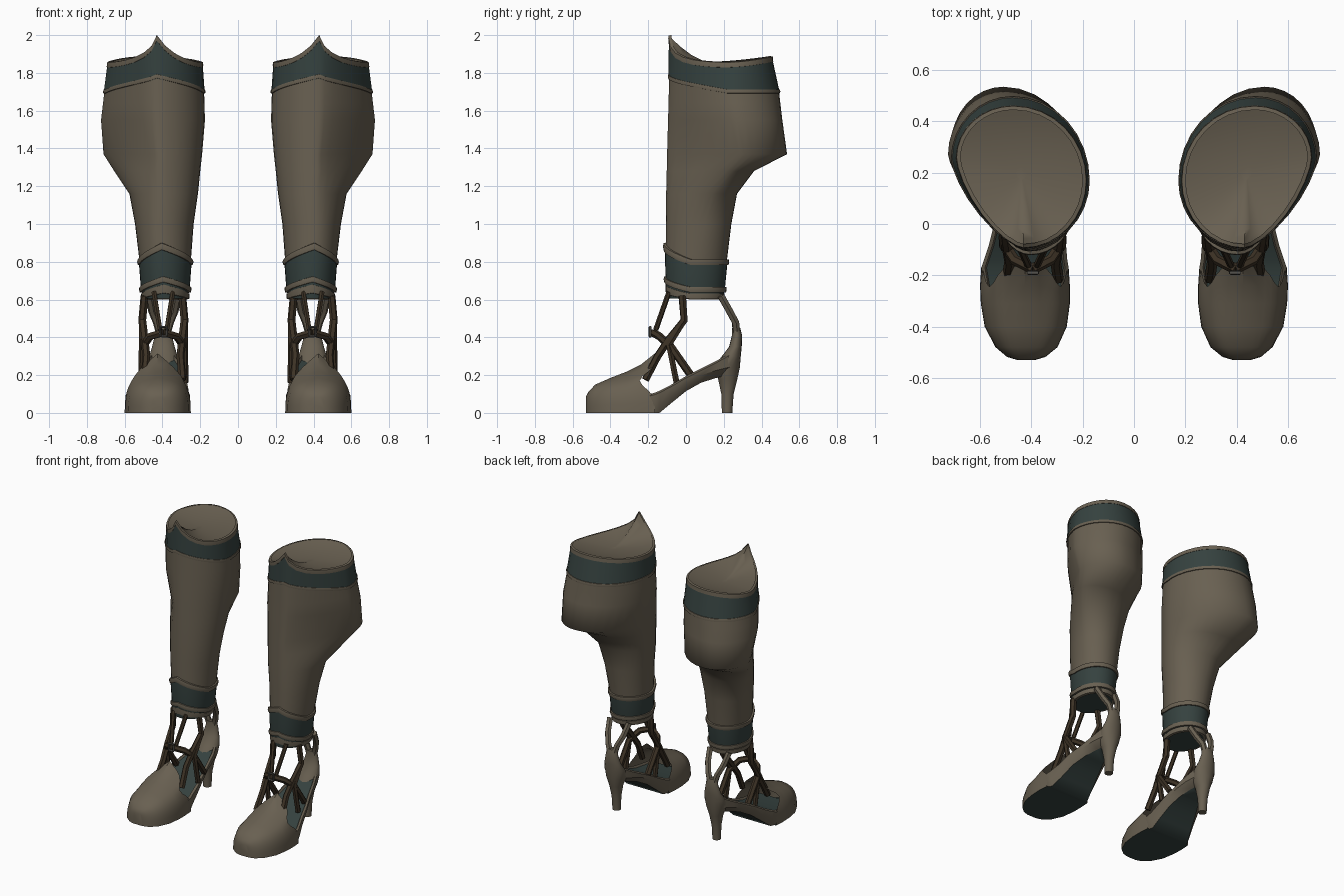
import bpy, bmesh, math
from mathutils import Vector

cube = bpy.data.objects.get("Cube")
if cube:
    bpy.data.objects.remove(cube)


def material(name, rgb):
    m = bpy.data.materials.new(name)
    m.use_nodes = True
    m.diffuse_color = (*rgb, 1)
    bsdf = m.node_tree.nodes["Principled BSDF"]
    bsdf.inputs["Base Color"].default_value = (*rgb, 1)
    bsdf.inputs["Roughness"].default_value = 0.8
    return m


TAN = material("taupe leather", (0.14, 0.117, 0.083))
TEAL = material("dark teal", (0.036, 0.054, 0.05))
BROWN = material("dark brown strap", (0.045, 0.031, 0.018))
GREY = material("grey metal", (0.09, 0.085, 0.075))


def finish(obj, mats, angle=40):
    """Assign materials, smooth, and mirror to make the second boot."""
    for m in mats:
        obj.data.materials.append(m)
    bpy.ops.object.select_all(action='DESELECT')
    obj.select_set(True)
    bpy.context.view_layer.objects.active = obj
    bpy.ops.object.shade_smooth_by_angle(angle=math.radians(angle))
    obj.modifiers.new("pair", 'MIRROR').use_mirror_merge = False


def loft(name, rings, mats, caps=(False, False), rule=None, angle=40):
    """Skin closed rings, with optional end caps and a face colour rule."""
    bm = bmesh.new()
    rows = [[bm.verts.new(p) for p in r] for r in rings]
    n = len(rows[0])
    for a, b in zip(rows, rows[1:]):
        for i in range(n):
            j = (i + 1) % n
            bm.faces.new((a[i], a[j], b[j], b[i]))
    for want, row in zip(caps, (rows[0], rows[-1])):
        if want:
            bm.faces.new(row)
    bmesh.ops.recalc_face_normals(bm, faces=bm.faces)
    if rule:
        for f in bm.faces:
            f.material_index = rule(f.normal)
    me = bpy.data.meshes.new(name)
    bm.to_mesh(me)
    bm.free()
    obj = bpy.data.objects.new(name, me)
    bpy.context.collection.objects.link(obj)
    finish(obj, mats, angle)


# Leg sections: z, front x y, outer x y, back x y, inner x y, flatness of the outer shin
LEG = [
    (0.58, .39, -.10, .505, .05, .39, .195, .265, .05, 1),
    (0.80, .40, -.108, .52, .06, .39, .215, .25, .06, 1),
    (1.00, .41, -.107, .545, .10, .40, .24, .235, .08, 1.05),
    (1.16, .41, -.105, .575, .14, .42, .27, .212, .10, 1.15),
    (1.28, .42, -.102, .655, .24, .48, .36, .20, .12, 1.5),
    (1.37, .42, -.10, .712, .31, .51, .535, .19, .14, 1.65),
    (1.55, .43, -.095, .725, .27, .50, .51, .175, .16, 1.5),
    (1.72, .43, -.09, .705, .25, .47, .49, .18, .17, 1.4),
    (1.87, .43, -.088, .685, .26, .47, .455, .192, .17, 1.35),
    (2.00, .43, -.088, .685, .26, .47, .455, .192, .17, 1.35),
]


def leg_point(t, z, off):
    for a, b in zip(LEG, LEG[1:]):
        if z <= b[0]:
            break
    k = (z - a[0]) / (b[0] - a[0])
    xf, yf, x1, y1, xb, yb, x0, y0, flat = (p + (q - p) * k for p, q in zip(a[1:], b[1:]))
    s, c = math.sin(t), math.cos(t)
    rx = xf if c > 0 else xb
    ry = y1 if s > 0 else y0
    u, v = (s ** flat, c ** flat) if s > 0 and c > 0 else (s, c)
    x = rx + ((x1 - rx) if s > 0 else (rx - x0)) * u + off * s
    y = ry - ((ry - yf) if c > 0 else (yb - ry)) * v - off * c
    return Vector((x, y, z))


def leg_ring(height, off=0.0, n=32):
    ring = []
    for i in range(n):
        t = 2 * math.pi * i / n
        z = height(math.acos(max(-1, min(1, math.cos(t))))) if callable(height) else height
        ring.append(leg_point(t, z, off))
    return ring


def peaked(base, rise, width=1.35):
    return lambda a: base + rise * max(0, 1 - a / width)


def rim(drop):
    return lambda a: 1.845 + .155 * math.exp(-a / .44) + .011 * (1 - math.cos(a)) ** 2 - drop


def trim(name, low, high, off):
    """Raised band with rounded edges between two height functions."""
    def mix(k):
        return lambda a: low(a) + (high(a) - low(a)) * k
    loft(name, [leg_ring(mix(0), -.01), leg_ring(mix(.1), off * .8), leg_ring(mix(.5), off),
                leg_ring(mix(.9), off * .8), leg_ring(mix(1), -.01)], [TAN])


# Leg shaft and top cuff
loft("leg_shaft", [leg_ring(z) for z in (.78, 1.0, 1.16, 1.28, 1.37, 1.55, 1.64)]
     + [leg_ring(peaked(1.71, .07))], [TAN], angle=80)
trim("shaft_top_edge", peaked(1.69, .08), peaked(1.715, .08), .007)
loft("top_cuff", [leg_ring(peaked(1.7, .07), .003), leg_ring(rim(.03), .003)], [TEAL])
trim("top_rim", rim(.033), rim(0), .006)

# Top closing surface, slightly dished below the rim
edge, hub = leg_ring(rim(.006), -.002), Vector((.44, .2, 1.84))
loft("top_cap", [[Vector((*hub.xy.lerp(p.xy, k), hub.z + (p.z - hub.z) * k ** 2)) for p in edge]
                 for k in (1, .9, .78, .6, .35, .1)], [TAN], caps=(False, True), angle=80)

# Ankle cuff
loft("ankle_cuff", [leg_ring(.605, -.004), leg_ring(.66, .004), leg_ring(peaked(.8, .08), .005)],
     [TEAL], caps=(True, False))
trim("ankle_upper_trim", peaked(.78, .08), peaked(.815, .088), .014)
trim("ankle_lower_trim", peaked(.635, .055), peaked(.67, .055), .014)
trim("ankle_bottom_trim", peaked(.6, .03), peaked(.635, .05), .006)

# Toe box: arches along y (y, x range, height, back curve, tongue height)
TOE = [(-.53, .385, .455, .085, 0, 0), (-.518, .345, .495, .11, 0, 0),
       (-.48, .298, .54, .14, 0, .01), (-.40, .262, .582, .165, 0, .02),
       (-.31, .25, .597, .18, 0, .04), (-.24, .25, .60, .195, .03, .06),
       (-.165, .255, .595, .20, .08, .115)]


def arch(y, x0, x1, h, dip, tongue, n=20):
    pts = []
    for i in range(n + 1):
        a = math.pi * i / n
        c, s = math.cos(a), max(0, math.sin(a))
        u = abs(c) ** .6
        x = (x0 + x1) / 2 + (x1 - x0) / 2 * math.copysign(u, c)
        pts.append((x, y - dip * math.sin(2 * a) ** 4, h * s ** .7 + tongue * (1 - u) ** 1.3))
    return pts


loft("toe_box", [arch(*s) for s in TOE], [TAN, TEAL], caps=(True, False),
     rule=lambda n: int(n.z < -.9))

# Arched sole: tan sides, teal insole and tapering teal underside
SHANK = [(-.40, .285, .555, .01, .08), (-.24, .265, .583, .01, .088), (-.17, .255, .595, 0, .105),
         (-.14, .26, .585, 0, .117), (-.08, .265, .565, .05, .148),
         (0, .275, .545, .115, .195), (.08, .29, .515, .16, .235),
         (.16, .305, .49, .185, .275), (.24, .335, .46, .205, .32)]


def shank_ring(y, x0, x1, zb, zt):
    taper = .012 + .1 * max(0, y + .17)
    half = [(taper, zb), (0, zb + .04), (0, zt - .01), (.014, zt), (.02, zt - .015)]
    return [(x1 - d, y, z) for d, z in half] + [(x0 + d, y, z) for d, z in reversed(half)]


loft("arched_sole", [shank_ring(*s) for s in SHANK], [TAN, TEAL], caps=(True, True),
     rule=lambda n: int(abs(n.x) < .25 and abs(n.z) > .5))

# Heel and heel counter: z, front y, back y, half width
HEEL = [(0, .19, .245, .028), (.1, .187, .252, .032), (.18, .17, .272, .045), (.24, .145, .285, .07),
        (.30, .19, .29, .075), (.35, .228, .295, .06), (.41, .243, .297, .045), (.45, .243, .287, .04)]
loft("heel", [[(.395 + w * math.cos(a), (y0 + y1) / 2 + (y1 - y0) / 2 * math.sin(a), z)
               for a in (math.pi * i / 8 for i in range(16))] for z, y0, y1, w in HEEL],
     [TAN], caps=(True, True))


def strap(name, pts, mat, radius=.014):
    cu = bpy.data.curves.new(name, 'CURVE')
    cu.dimensions = '3D'
    cu.bevel_depth = radius
    cu.bevel_resolution = 1
    cu.use_fill_caps = True
    sp = cu.splines.new('POLY')
    sp.points.add(len(pts) - 1)
    for p, co in zip(sp.points, pts):
        p.co = (*co, 1)
    obj = bpy.data.objects.new(name, cu)
    bpy.context.collection.objects.link(obj)
    bpy.ops.object.select_all(action='DESELECT')
    obj.select_set(True)
    bpy.context.view_layer.objects.active = obj
    bpy.ops.object.convert(target='MESH')
    finish(bpy.context.view_layer.objects.active, [mat])


# Straps on the inner and outer side of each boot
CX = .395
for side, d in (("inner", -1), ("outer", 1)):
    strap(side + "_heel_strap", [(CX + d * .018, .268, .42), (CX + d * .035, .262, .48),
          (CX + d * .06, .23, .54), (CX + d * .075, .185, .62)], TAN, .021)
    strap(side + "_front_strap", [(CX + d * .05, -.09, .64), (CX + d * .018, -.16, .44)], BROWN)
    strap(side + "_ankle_strap", [(CX + d * .10, -.02, .62), (CX + d * .112, -.01, .49),
          (CX + d * .10, -.09, .39), (CX + d * .09, -.15, .30), (CX + d * .10, -.215, .175)],
          BROWN, .021)
    strap(side + "_cross_strap", [(CX, -.175, .425), (CX + d * .07, -.14, .405),
          (CX + d * .11, -.08, .35), (CX + d * .11, .025, .2)], BROWN, .021)
    strap(side + "_instep_strap", [(CX + d * .112, -.01, .49), (CX + d * .112, -.09, .36),
          (CX + d * .115, -.05, .16)], BROWN, .018)

# Buckle frame
strap("buckle", [(CX + x, -.19, .43 + z) for x, z in
                 ((-.018, -.024), (.018, -.024), (.018, .024), (-.018, .024), (-.018, -.024))],
      GREY, .008)
